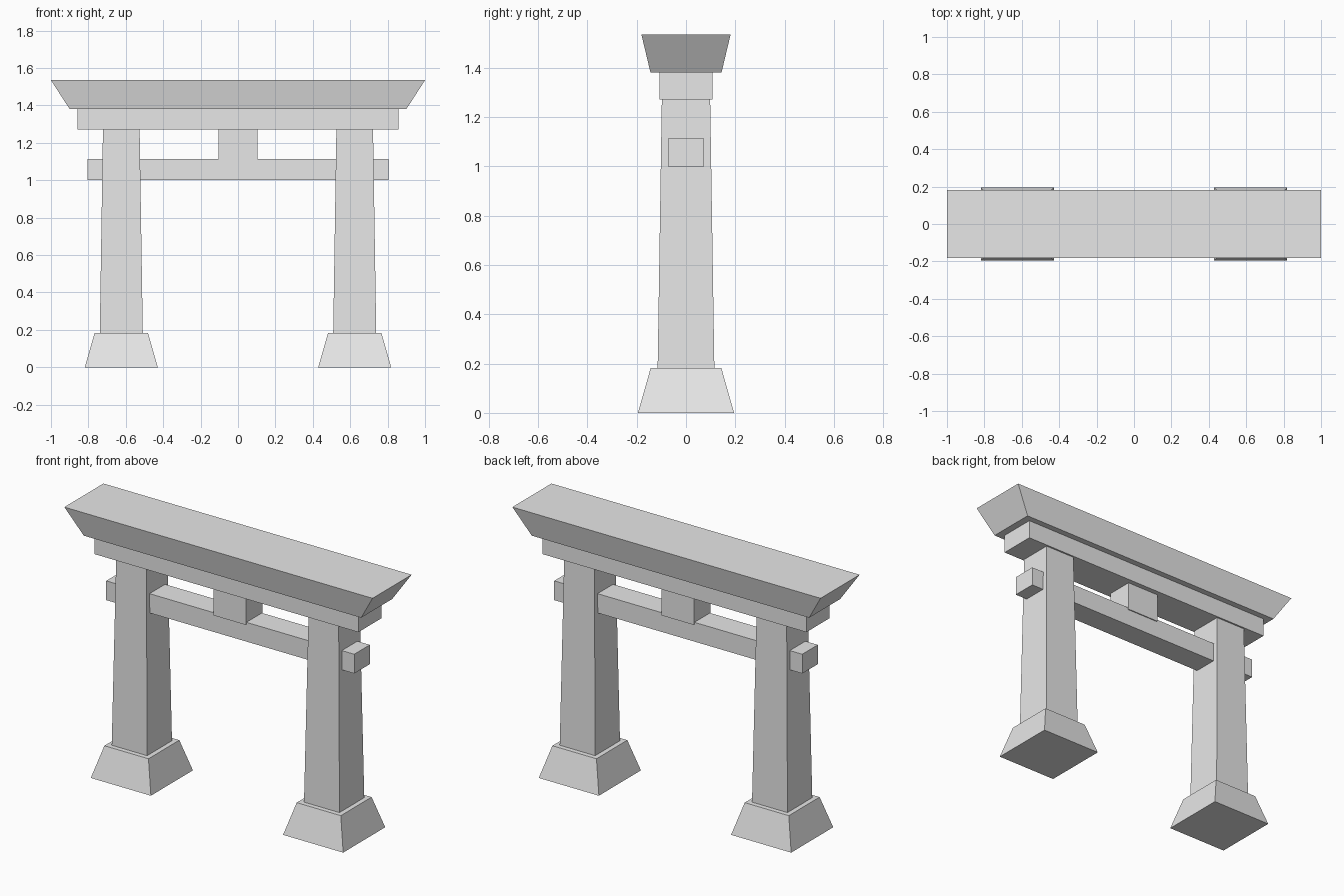
import bpy
import bmesh

cube = bpy.data.objects.get("Cube")
if cube:
    bpy.data.objects.remove(cube, do_unlink=True)

# Single plain stone colour
stone = bpy.data.materials.new("pale grey stone")
stone.use_nodes = True
colour = (0.8, 0.8, 0.8, 1)
stone.diffuse_color = colour
stone.node_tree.nodes["Principled BSDF"].inputs["Base Color"].default_value = colour


def block(name, x, z_low, z_high, low, high=None):
    """Four-sided block, with half sizes (x, y) at its bottom and top."""
    high = high or low
    bm = bmesh.new()
    bmesh.ops.create_cube(bm, size=2)
    for v in bm.verts:
        half, z = (high, z_high) if v.co.z > 0 else (low, z_low)
        v.co = (v.co.x * half[0], v.co.y * half[1], z)
    mesh = bpy.data.meshes.new(name)
    bm.to_mesh(mesh)
    bm.free()
    mesh.materials.append(stone)
    obj = bpy.data.objects.new(name, mesh)
    obj.location.x = x
    bpy.context.collection.objects.link(obj)
    return obj


# Tapered posts on splayed footings
for side, sign in (("left", 1), ("right", -1)):
    x = sign * 0.624
    block(side + "_footing", x, 0, 0.183, (0.195, 0.195), (0.143, 0.143))
    block(side + "_post", x, 0.183, 1.27, (0.115, 0.115), (0.098, 0.098))

# Lower tie beam passing through the posts, with the central strut above
block("tie_beam", 0, 1.0, 1.113, (0.805, 0.072))
block("centre_strut", 0, 1.1, 1.27, (0.105, 0.078))

# Upper lintel and flared top beam
block("lintel", 0, 1.27, 1.38, (0.857, 0.108))
block("top_beam", 0, 1.38, 1.535, (0.9, 0.144), (1.0, 0.181))
